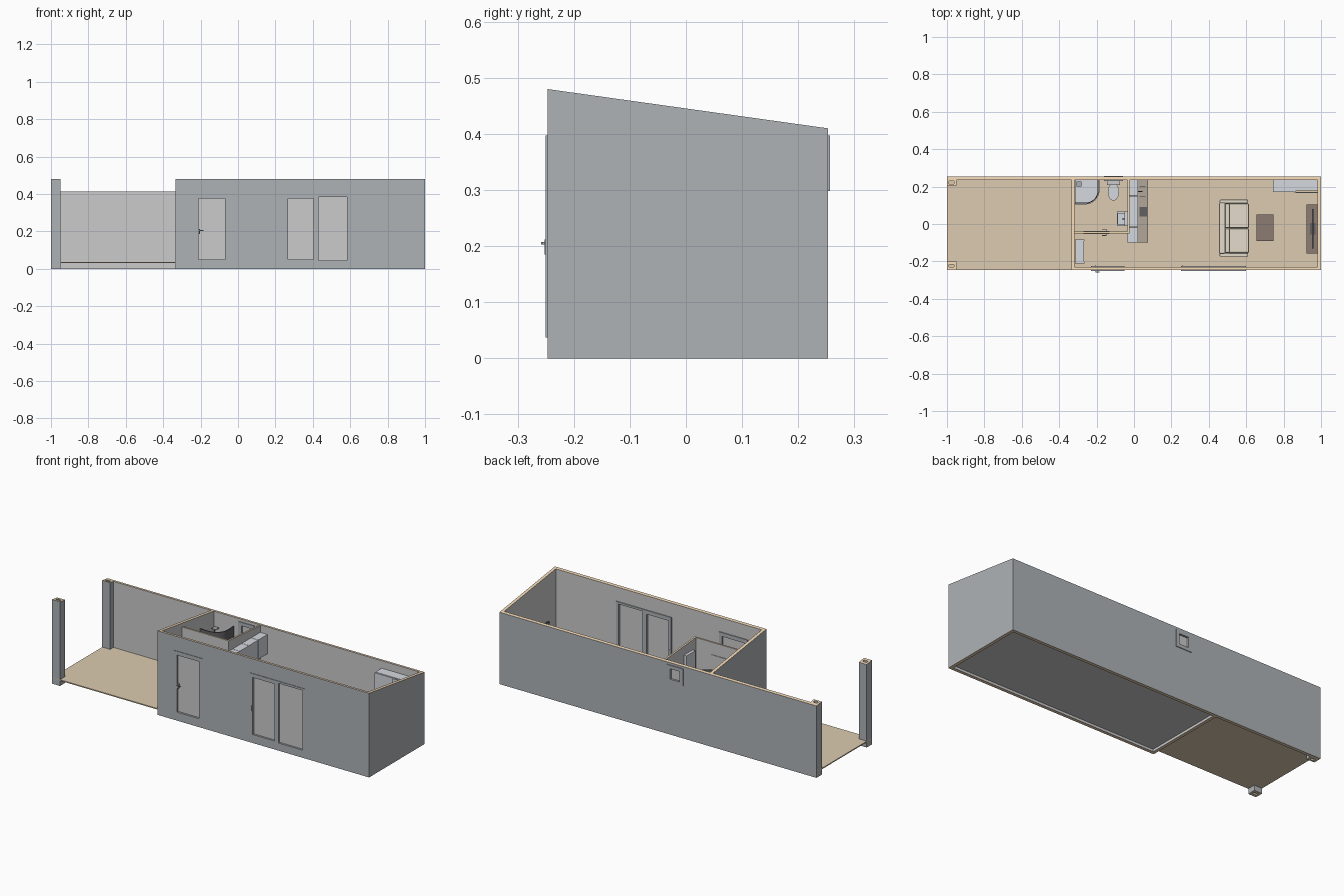
import bpy, bmesh, math
from mathutils import Vector, Matrix

if "Cube" in bpy.data.objects:
    bpy.data.objects.remove(bpy.data.objects["Cube"])


def material(name, r, g, b):
    m = bpy.data.materials.new(name)
    m.diffuse_color = (r, g, b, 1)
    m.use_nodes = True
    m.node_tree.nodes["Principled BSDF"].inputs["Base Color"].default_value = m.diffuse_color
    return m


PLASTER = material("plaster", 0.75, 0.75, 0.75)
PAINT = material("slate_paint", 0.42, 0.45, 0.47)
EDGE = material("wood_edge", 0.85, 0.66, 0.45)
FLOOR = material("floor_wood", 0.72, 0.6, 0.44)
BROWN = material("dark_wood", 0.26, 0.2, 0.17)
COUNTER = material("worktop", 0.45, 0.38, 0.32)
CAB = material("cabinet", 0.66, 0.69, 0.74)
CREAM = material("fabric", 0.78, 0.72, 0.6)
DARK = material("dark_grey", 0.12, 0.12, 0.13)
METAL = material("metal", 0.4, 0.42, 0.45)

F, B = -0.247, 0.253      # outer faces of the front and back walls
T = 0.018                 # wall thickness
DECK = -0.335             # house left wall / deck boundary
Z = 0.036                 # finished floor level


def top_z(y):
    return 0.48 - 0.07 * (y - F) / (B - F)


def finish(name, bm, mats):
    bmesh.ops.recalc_face_normals(bm, faces=bm.faces)
    me = bpy.data.meshes.new(name)
    bm.to_mesh(me)
    bm.free()
    for m in mats:
        me.materials.append(m)
    ob = bpy.data.objects.new(name, me)
    bpy.context.collection.objects.link(ob)
    return ob


def boxes(name, mat, *dims, bevel=0):
    """One object from boxes given as (x0, x1, y0, y1, z0, z1)."""
    bm = bmesh.new()
    for x0, x1, y0, y1, z0, z1 in dims:
        mx = Matrix.Translation(((x0 + x1) / 2, (y0 + y1) / 2, (z0 + z1) / 2))
        bmesh.ops.create_cube(bm, size=1, matrix=mx @ Matrix.Diagonal((x1 - x0, y1 - y0, z1 - z0, 1)))
    if bevel:
        bmesh.ops.bevel(bm, geom=bm.edges[:], offset=bevel, segments=2, profile=0.5, affect='EDGES')
    return finish(name, bm, [mat] if mat else [])


def prism(name, mat, pts, z0, z1):
    bm = bmesh.new()
    f = bm.faces.new([bm.verts.new((x, y, z0)) for x, y in pts])
    ext = bmesh.ops.extrude_face_region(bm, geom=[f])
    bmesh.ops.translate(bm, vec=(0, 0, z1 - z0), verts=[v for v in ext["geom"] if isinstance(v, bmesh.types.BMVert)])
    return finish(name, bm, [mat])


def cut(ob, *dims):
    for d in dims:
        c = boxes("cutter", PLASTER, d)
        c.hide_render = True
        mod = ob.modifiers.new("cut", 'BOOLEAN')
        mod.operation, mod.solver, mod.object = 'DIFFERENCE', 'EXACT', c
        bpy.context.view_layer.objects.active = ob
        bpy.ops.object.modifier_apply(modifier=mod.name)
        bpy.data.objects.remove(c)


def wall(name, x0, x1, y0, y1, painted, slope=True):
    """Wall with the roof slope on top; faces along the painted directions get outside paint."""
    ob = boxes(name, PLASTER, (x0, x1, y0, y1, 0, 0.4))
    me = ob.data
    me.materials.append(PAINT)
    me.materials.append(EDGE)
    for v in me.vertices:
        if v.co.z > 0.2:
            v.co.z = top_z(v.co.y)
    for p in me.polygons:
        if abs(p.normal.z) > 0.5:
            p.material_index = 2
        elif any(p.normal.dot(Vector(d)) > 0.5 for d in painted):
            p.material_index = 1
    return ob


L, R, FR, BK = (-1, 0, 0), (1, 0, 0), (0, -1, 0), (0, 1, 0)

# Outer shell
front = wall("front_wall", DECK, 1, F, F + T, [L, R, FR])
back = wall("back_wall", -1, 1, B - T, B, [L, R, BK])
wall("right_wall", 1 - T, 1, F + T, B - T, [R])
wall("left_wall", DECK, DECK + T, F + T, B - T, [L])
for name, y0, y1 in (("front_post", F, F + 0.047), ("back_post", 0.205, B - T)):
    post = wall(name, -1, -0.95, y0, y1, [L, R, FR, BK])
    yc = F + 0.023 if y0 < 0 else 0.222
    cut(post, (-0.988, -0.962, yc - 0.007, yc + 0.007, -0.1, 0.6))

# Floors
floor = boxes("house_floor", PLASTER, (DECK + T, 1 - T, F + T, B - T, 0.014, Z))
floor.data.materials.append(FLOOR)
for p in floor.data.polygons:
    if p.normal.z > 0.5:
        p.material_index = 1
boxes("deck", FLOOR, (-1, DECK, F, B - T, Z - 0.006, Z))


def window(name, host, x0, x1, y0, y1, z0, z1, panes):
    """Cut the opening, then add a frame around the listed panes (x0, x1, z0, z1)."""
    cut(host, (x0 + 0.004, x1 - 0.004, -0.4 if y0 < 0 else 0.1, -0.1 if y0 < 0 else 0.4, z0 + 0.004, z1 - 0.004))
    frame = boxes(name + "_frame", PAINT, (x0, x1, y0, y1, z0, z1))
    cut(frame, *[(a, b, y0 - 0.1, y1 + 0.1, c, d) for a, b, c, d in panes])
    ym = (y0 + y1) / 2
    boxes(name + "_glass", None, *[(a, b, ym - 0.002, ym + 0.002, c, d) for a, b, c, d in panes])


window("entry_door", front, -0.23, -0.05, -0.25, -0.224, 0.037, 0.397, [(-0.21, -0.07, 0.05, 0.375)])
window("sliding_door", front, 0.25, 0.60, -0.25, -0.224, 0.037, 0.397,
       [(0.268, 0.405, 0.05, 0.375), (0.43, 0.582, 0.045, 0.385)])
window("bath_window", back, -0.16, -0.06, 0.23, 0.257, 0.298, 0.397, [(-0.14, -0.08, 0.318, 0.377)])
for name, x in (("entry_handle", -0.205), ("sliding_handle", 0.26)):
    boxes(name, METAL, (x - 0.003, x + 0.003, -0.252, -0.222, 0.185, 0.212))
boxes("entry_lever", METAL, (-0.207, -0.203, -0.257, -0.25, 0.203, 0.207), (-0.207, -0.185, -0.258, -0.255, 0.203, 0.207))

# Bathroom partitions and inner door
for name, d in (("partition_front", (DECK + T, -0.024, -0.05, -0.04, Z, 0.415)),
                ("partition_side", (-0.034, -0.024, -0.04, B - T, Z, 0.415))):
    p = boxes(name, PLASTER, d)
    p.data.materials.append(EDGE)
    for f in p.data.polygons:
        if f.normal.z > 0.5:
            f.material_index = 1
            for i in f.vertices:
                p.data.vertices[i].co.z = min(0.43, top_z(p.data.vertices[i].co.y) - 0.005)
boxes("inner_door", None, (-0.27, -0.13, -0.053, -0.037, Z, 0.36))
boxes("inner_door_handle", METAL, (-0.15, -0.147, -0.061, -0.029, 0.2, 0.204),
      (-0.17, -0.147, -0.063, -0.06, 0.2, 0.204), (-0.17, -0.147, -0.03, -0.027, 0.2, 0.204))


# Rounded corner shower
def corner(inset):
    r = 0.075 - inset
    arc = [(-0.26 + r * math.sin(a), 0.18 - r * math.cos(a)) for a in [i * math.pi / 24 for i in range(13)]]
    return [(-0.315, 0.105 + inset)] + arc + [(-0.185 - inset, 0.234)]


prism("shower_tray", CAB, corner(0) + [(-0.315, 0.234)], Z, 0.055)
prism("shower_screen", DARK, corner(0.004) + corner(0.009)[::-1], 0.055, 0.36)
boxes("shower_column", METAL, (-0.308, -0.304, 0.224, 0.228, 0.1, 0.33), (-0.308, -0.28, 0.2, 0.228, 0.326, 0.33))


def oval(cx, cy, rx, ry, n=24):
    return [(cx + rx * math.cos(2 * math.pi * i / n), cy + ry * math.sin(2 * math.pi * i / n)) for i in range(n)]


# Toilet
boxes("toilet_cistern", None, (-0.143, -0.077, 0.21, 0.234, 0.1, 0.17), (-0.145, -0.075, 0.208, 0.235, 0.17, 0.176))
prism("toilet_foot", CAB, oval(-0.11, 0.185, 0.02, 0.035), Z, 0.075)
prism("toilet_bowl", CAB, oval(-0.11, 0.172, 0.028, 0.045), 0.075, 0.1)
prism("toilet_lid", CAB, oval(-0.11, 0.172, 0.03, 0.047), 0.1, 0.108)

# Bathroom basin with mirror cabinet
basin = boxes("washbasin", CAB, (-0.092, -0.034, -0.012, 0.067, 0.14, 0.172))
cut(basin, (-0.085, -0.05, 0, 0.055, 0.15, 0.3))
boxes("washbasin_stand", CAB, (-0.08, -0.034, 0.005, 0.05, Z, 0.14))
boxes("washbasin_tap", DARK, (-0.046, -0.042, 0.025, 0.03, 0.172, 0.195), (-0.065, -0.042, 0.025, 0.03, 0.191, 0.195))
boxes("mirror_cabinet", CAB, (-0.05, -0.034, -0.012, 0.067, 0.24, 0.37))

# Hall cabinet
boxes("hall_cabinet", CAB, (-0.312, -0.268, -0.2, -0.09, Z, 0.16), (-0.315, -0.264, -0.21, -0.2, Z, 0.165),
      (-0.315, -0.264, -0.09, -0.083, Z, 0.165))

# Kitchen
boxes("kitchen_wall_end", CAB, (-0.034, -0.024, -0.1, -0.05, Z, 0.37))
boxes("kitchen_base", CAB, (-0.024, 0.07, -0.098, 0.234, Z, 0.175))
top = boxes("kitchen_worktop", COUNTER, (-0.024, 0.076, -0.1, 0.235, 0.175, 0.184))
cut(top, (0.03, 0.062, 0.15, 0.197, 0.178, 0.3))
boxes("kitchen_sink", METAL, (0.028, 0.064, 0.146, 0.15, 0.178, 0.187), (0.028, 0.064, 0.197, 0.201, 0.178, 0.187))
boxes("kitchen_tap", DARK, (0.02, 0.024, 0.172, 0.176, 0.184, 0.22), (0.02, 0.045, 0.172, 0.176, 0.216, 0.22))
boxes("hob", DARK, (0.03, 0.07, 0.04, 0.09, 0.184, 0.187))
boxes("upper_cabinets", CAB, *[(-0.024, 0.022, -0.1 + i * 0.084, -0.018 + i * 0.084, 0.26, 0.37) for i in range(4)])

# Sofa facing the television
boxes("sofa_base", CREAM, (0.46, 0.608, -0.16, 0.115, 0.045, 0.085), bevel=0.004)
boxes("sofa_back", CREAM, (0.455, 0.49, -0.16, 0.115, 0.05, 0.17), bevel=0.008)
boxes("sofa_arms", CREAM, (0.458, 0.61, -0.175, -0.155, 0.045, 0.13), (0.458, 0.61, 0.11, 0.13, 0.045, 0.13), bevel=0.005)
boxes("sofa_cushions", CREAM, *[(x0, x1, y, y + 0.13, z0, z1) for y in (-0.154, -0.021)
                                for x0, x1, z0, z1 in ((0.49, 0.615, 0.085, 0.107), (0.485, 0.512, 0.107, 0.165))], bevel=0.006)
boxes("sofa_feet", DARK, *[(x, x + 0.01, y, y + 0.01, Z, 0.046) for x in (0.47, 0.59) for y in (-0.165, 0.11)])

# Coffee table
boxes("coffee_table", BROWN, (0.655, 0.745, -0.092, 0.05, 0.092, 0.1),
      *[(x, x + 0.008, y, y + 0.008, Z, 0.092) for x in (0.658, 0.734) for y in (-0.089, 0.039)])

# Television and its stand
boxes("media_stand", BROWN, (0.922, 0.98, -0.158, 0.105, Z, 0.105))
boxes("television", DARK, (0.953, 0.96, -0.13, 0.08, 0.115, 0.225), (0.942, 0.97, -0.055, 0.005, 0.105, 0.109),
      (0.955, 0.959, -0.03, -0.02, 0.107, 0.12))

# Wardrobe with sliding doors
boxes("wardrobe", CAB, (0.742, 0.982, 0.178, 0.235, Z, 0.37))
boxes("wardrobe_doors", CAB, (0.742, 0.865, 0.172, 0.178, Z, 0.368), (0.858, 0.982, 0.166, 0.172, Z, 0.368))
